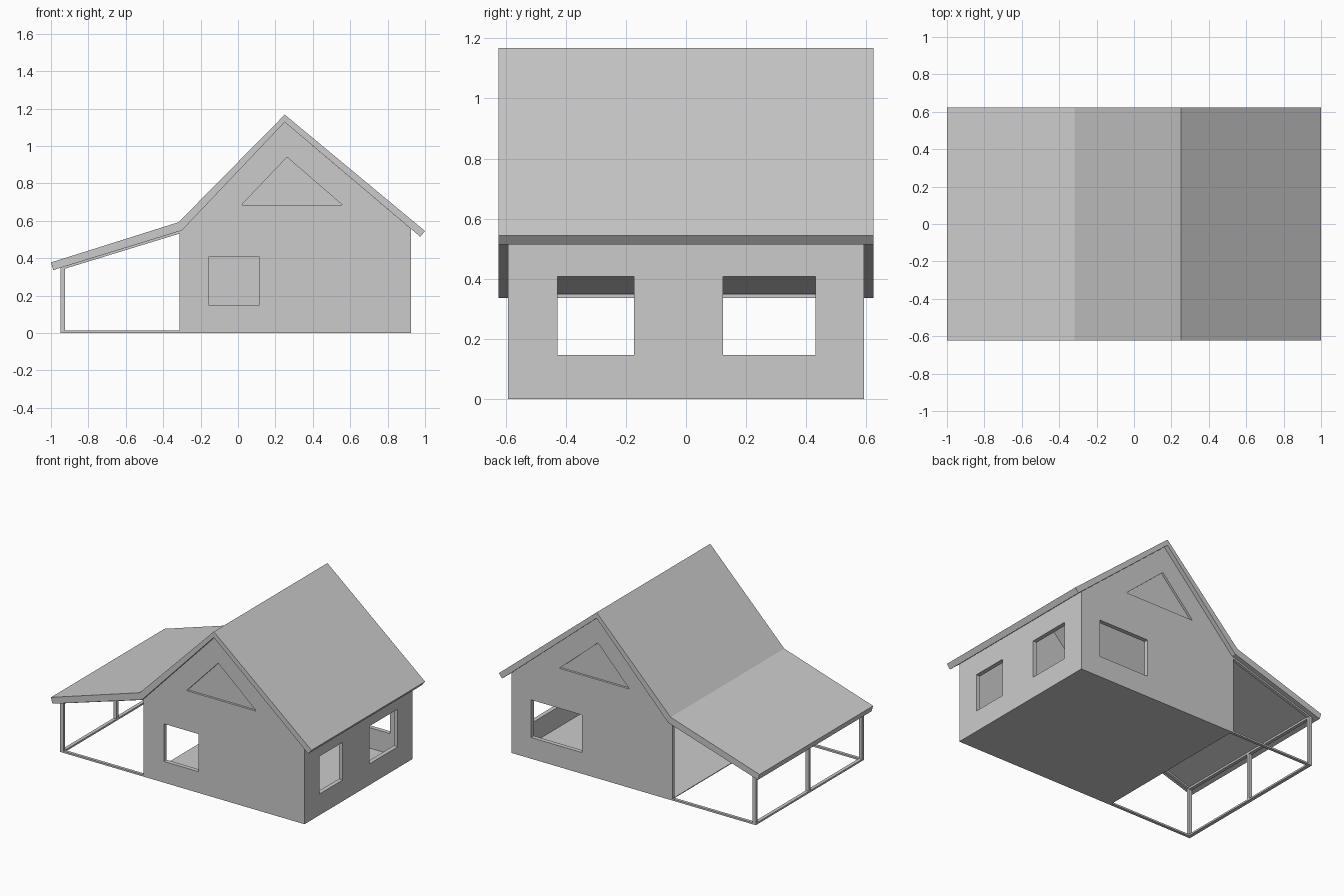
import bpy, bmesh

cube = bpy.data.objects.get("Cube")
if cube:
    bpy.data.objects.remove(cube, do_unlink=True)

grey = bpy.data.materials.new("plain_grey")
grey.use_nodes = True
grey.diffuse_color = (0.6, 0.6, 0.6, 1)
grey.node_tree.nodes["Principled BSDF"].inputs["Base Color"].default_value = grey.diffuse_color


def prism(name, profile, y0, y1):
    """Extrude an x-z outline from y0 to y1."""
    bm = bmesh.new()
    face = bm.faces.new([bm.verts.new((x, y0, z)) for x, z in profile])
    out = bmesh.ops.extrude_face_region(bm, geom=[face])
    for item in out["geom"]:
        if isinstance(item, bmesh.types.BMVert):
            item.co.y = y1
    bmesh.ops.recalc_face_normals(bm, faces=bm.faces)
    mesh = bpy.data.meshes.new(name)
    bm.to_mesh(mesh)
    bm.free()
    mesh.materials.append(grey)
    obj = bpy.data.objects.new(name, mesh)
    bpy.context.collection.objects.link(obj)
    return obj


def box(name, x0, x1, y0, y1, z0, z1):
    return prism(name, [(x0, z0), (x1, z0), (x1, z1), (x0, z1)], y0, y1)


def cut(target, cutter):
    """Subtract the cutter and discard it."""
    cutter.hide_render = True
    mod = target.modifiers.new("opening", 'BOOLEAN')
    mod.operation = 'DIFFERENCE'
    mod.solver = 'EXACT'
    mod.object = cutter
    bpy.context.view_layer.objects.active = target
    bpy.ops.object.modifier_apply(modifier=mod.name)
    bpy.data.objects.remove(cutter, do_unlink=True)


WALL, HALF = 0.03, 0.592      # wall thickness, half depth of house
LEFT, RIGHT = -0.3, 0.925     # open side and closed side of house
SILL, HEAD = 0.147, 0.408
POST = 0.02

# Roof: one bent slab over house and porch
top = [(-1, 0.377), (-0.318, 0.592), (0.25, 1.167), (1, 0.545)]
under = [(0.975, 0.514), (0.25, 1.127), (LEFT, 0.548), (-0.988, 0.336)]
prism("roof", top + under, -0.623, 0.623)

# Gable walls, each with one window and a recessed triangle
gable = [(LEFT, 0), (RIGHT, 0), (RIGHT, 0.556), (0.25, 1.127), (LEFT, 0.548)]
triangle = [(0.02, 0.685), (0.557, 0.685), (0.262, 0.94)]
for name, side, x0, x1 in (("front", -1, -0.155, 0.112), ("back", 1, 0.385, 0.775)):
    wall = prism(name + "_gable_wall", gable, side * HALF, side * (HALF - WALL))
    cut(wall, box("window_cutter", x0, x1, side * 0.5, side * 0.7, SILL, HEAD))
    cut(wall, prism("panel_cutter", triangle, side * (HALF - 0.015), side * 0.7))

# Closed side wall with two windows
inner = RIGHT - WALL
side_wall = prism("side_wall", [(inner, 0), (RIGHT, 0), (RIGHT, 0.556), (inner, 0.581)],
                  WALL - HALF, HALF - WALL)
for y0, y1 in ((-0.427, -0.173), (0.123, 0.43)):
    cut(side_wall, box("window_cutter", 0.8, 1, y0, y1, SILL, HEAD))

# Floor
box("floor", LEFT, inner, WALL - HALF, HALF - WALL, 0, 0.005)

# Porch frame: posts, floor rails and roof beams
OUT = -0.95
for name, y in (("front", POST / 2 - HALF), ("middle", 0), ("back", HALF - POST / 2)):
    y0, y1 = y - POST / 2, y + POST / 2
    box(name + "_porch_post", OUT, OUT + 0.024, y0, y1, 0, 0.349)
    if name != "middle":
        box(name + "_house_post", LEFT - 0.012, LEFT, y0, y1, 0, 0.544)
        box(name + "_porch_rail", OUT, LEFT, y0, y1, 0, 0.012)
        beam = [(OUT, 0.336), (LEFT, 0.535), (LEFT, 0.548), (OUT, 0.348)]
        prism(name + "_porch_beam", beam, y0, y1)
box("outer_porch_rail", OUT, OUT + 0.024, -HALF, HALF, 0, 0.012)
box("outer_porch_beam", OUT, OUT + 0.024, -HALF, HALF, 0.336, 0.349)
